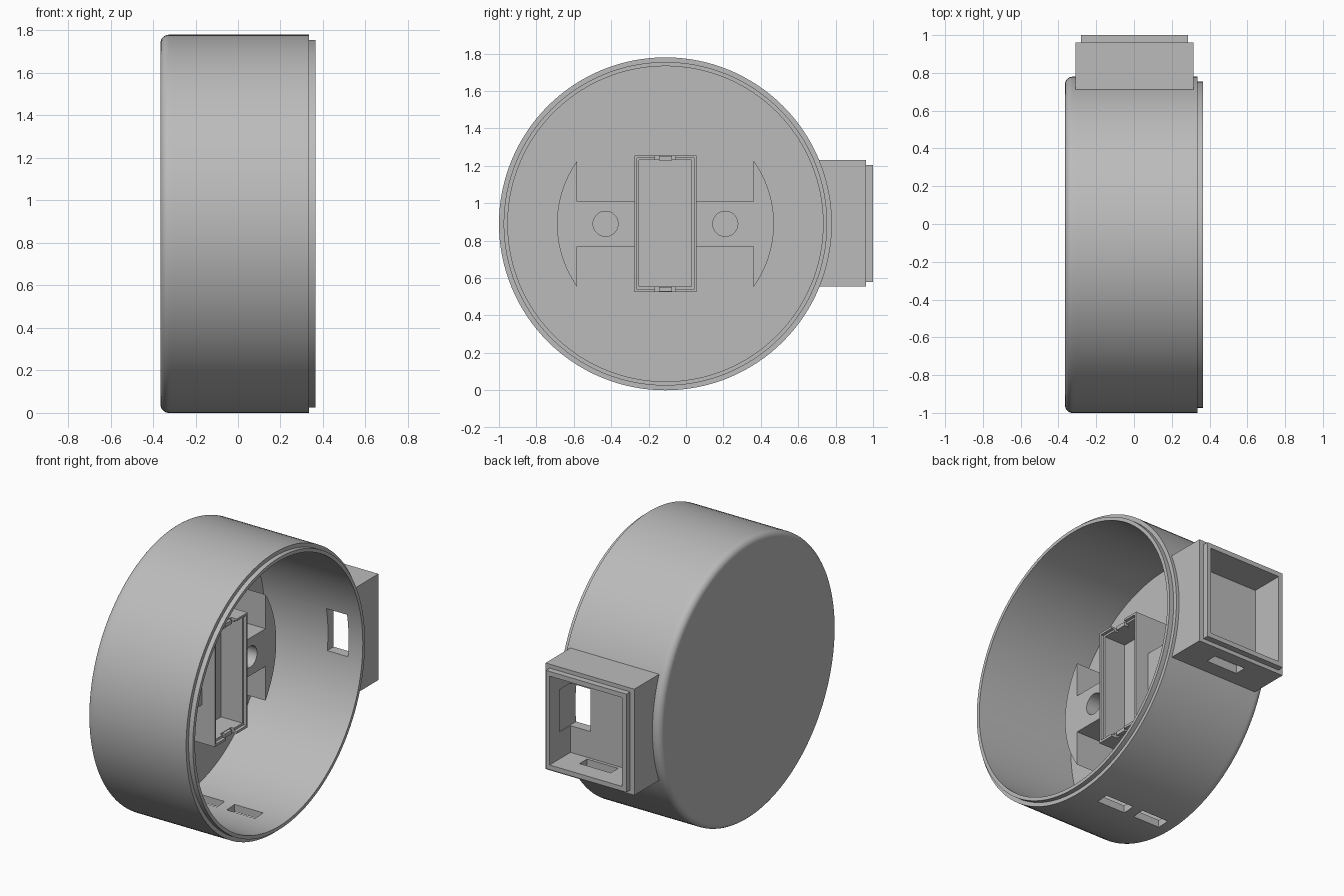
import bpy, bmesh, math
from mathutils import Vector

cube = bpy.data.objects.get("Cube")
if cube:
    bpy.data.objects.remove(cube, do_unlink=True)

grey = bpy.data.materials.new("plain_grey")
grey.use_nodes = True
COLOUR = (0.5, 0.5, 0.5, 1)
grey.diffuse_color = COLOUR
grey.node_tree.nodes["Principled BSDF"].inputs["Base Color"].default_value = COLOUR

YC, ZC = -0.11, 0.89      # drum axis runs along x through here


def finish(name, bm):
    bmesh.ops.remove_doubles(bm, verts=bm.verts, dist=1e-5)
    bmesh.ops.recalc_face_normals(bm, faces=bm.faces)
    mesh = bpy.data.meshes.new(name)
    bm.to_mesh(mesh)
    bm.free()
    mesh.materials.append(grey)
    ob = bpy.data.objects.new(name, mesh)
    bpy.context.collection.objects.link(ob)
    return ob


def block(name, xs, ys, zs):
    bm = bmesh.new()
    bmesh.ops.create_cube(bm, size=1)
    for v in bm.verts:
        v.co = [a + (b - a) * (c + 0.5) for (a, b), c in zip((xs, ys, zs), v.co)]
    return finish(name, bm)


def lathe(name, profile, y=YC, z=ZC, steps=128):
    """Revolve (x, radius) points about an axis along x."""
    bm = bmesh.new()
    vs = [bm.verts.new((x, y, z + r)) for x, r in profile]
    es = [bm.edges.new(p) for p in zip(vs, vs[1:])]
    bmesh.ops.spin(bm, geom=vs + es, cent=(0, y, z), axis=(1, 0, 0),
                   angle=2 * math.pi, steps=steps)
    return finish(name, bm)


def rod(x0, x1, r, y, z, steps=128):
    return lathe("cutter", [(x0, 0), (x0, r), (x1, r), (x1, 0)], y, z, steps)


def prism(name, outline, x0, x1):
    """Extrude a (y, z) outline along x."""
    bm = bmesh.new()
    face = bm.faces.new([bm.verts.new((x0, y, z)) for y, z in outline])
    out = bmesh.ops.extrude_face_region(bm, geom=[face])["geom"]
    moved = [v for v in out if isinstance(v, bmesh.types.BMVert)]
    bmesh.ops.translate(bm, verts=moved, vec=Vector((x1 - x0, 0, 0)))
    return finish(name, bm)


def activate(ob):
    bpy.ops.object.select_all(action='DESELECT')
    ob.select_set(True)
    bpy.context.view_layer.objects.active = ob


def cut(ob, cutters):
    activate(ob)
    for c in cutters:
        c.hide_render = True
        mod = ob.modifiers.new("cut", 'BOOLEAN')
        mod.operation, mod.solver, mod.object = 'DIFFERENCE', 'EXACT', c
        bpy.ops.object.modifier_apply(modifier=mod.name)
        bpy.data.objects.remove(c, do_unlink=True)


def smooth(ob):
    activate(ob)
    bpy.ops.object.shade_smooth_by_angle(angle=math.radians(30))


def window():
    return block("cutter", (0.12, 0.265), (0.6, 0.9), (0.78, 1.05))


# Drum: closed rounded back, open front with a stepped lip
BACK, FLOOR, R, FIL = -0.365, -0.325, 0.89, 0.04
fillet = [(BACK + FIL - FIL * math.cos(t), R - FIL + FIL * math.sin(t))
          for t in (i * math.pi / 16 for i in range(9))]
drum = lathe("drum", [(BACK, 0), (BACK, R - FIL - 0.01)] + fillet +
             [(-0.31, R), (0.335, R), (0.335, 0.865), (0.365, 0.865),
              (0.365, 0.843), (FLOOR, 0.843), (FLOOR, 0)])
slots = [block("cutter", xs, (-0.1, -0.02), (-0.1, 0.2))
         for xs in ((-0.01, 0.19), (-0.27, -0.08))]
cut(drum, slots + [window()])
smooth(drum)

# Rear connector box with a stepped lip, fitted to the drum wall
box = block("rear_box", (-0.31, 0.315), (0.6, 0.962), (0.555, 1.23))
cut(box, [rod(-1, 1, 0.875, YC, ZC),
          block("cutter", (-0.25, 0.26), (0.79, 1.2), (0.61, 1.175)),
          block("cutter", (-0.09, 0.13), (0.81, 0.885), (0.5, 0.7)),
          window()])
smooth(box)
lip = block("rear_box_lip", (-0.28, 0.285), (0.96, 1.0), (0.58, 1.205))
cut(lip, [block("cutter", (-0.25, 0.26), (0.9, 1.2), (0.61, 1.175))])

# Raised mounting bracket: cross arm with an arc-shaped pad at each end
AR, HALF, ARM = 0.58, 0.472, 0.12
a = math.acos(HALF / AR)
arc = [(AR * math.cos(t), AR * math.sin(t))
       for t in (-a + 2 * a * i / 24 for i in range(25))]
half = [(HALF, -ARM)] + arc + [(HALF, ARM)]
outline = half + [(-y, -z) for y, z in half]
bracket = prism("mounting_bracket", [(YC + y, ZC + z) for y, z in outline],
                FLOOR - 0.01, -0.06)
cut(bracket, [rod(FLOOR, 0.1, 0.067, YC + s * 0.32, ZC, 48) for s in (-1, 1)] +
    [block("cutter", (-0.14, 0.1), (-0.26, 0.045), (0.54, 1.24))])
smooth(bracket)

# Central tray with a rebated rim and a notch at each end
tray = block("centre_tray", (FLOOR - 0.01, 0.03), (-0.275, 0.055), (0.525, 1.255))
cut(tray, [block("cutter", (-0.14, 0.1), (-0.25, 0.03), (0.555, 1.23)),
           block("cutter", (0.01, 0.1), (-0.262, 0.042), (0.54, 1.242))] +
    [block("cutter", (-0.01, 0.1), (-0.165, -0.055), (z - 0.03, z + 0.03))
     for z in (0.525, 1.255)])

# Small latch tabs in the tray notches
for name, z in (("lower_latch", 0.54), ("upper_latch", 1.24)):
    block(name, (-0.03, 0.01), (-0.145, -0.075), (z - 0.012, z + 0.012))
